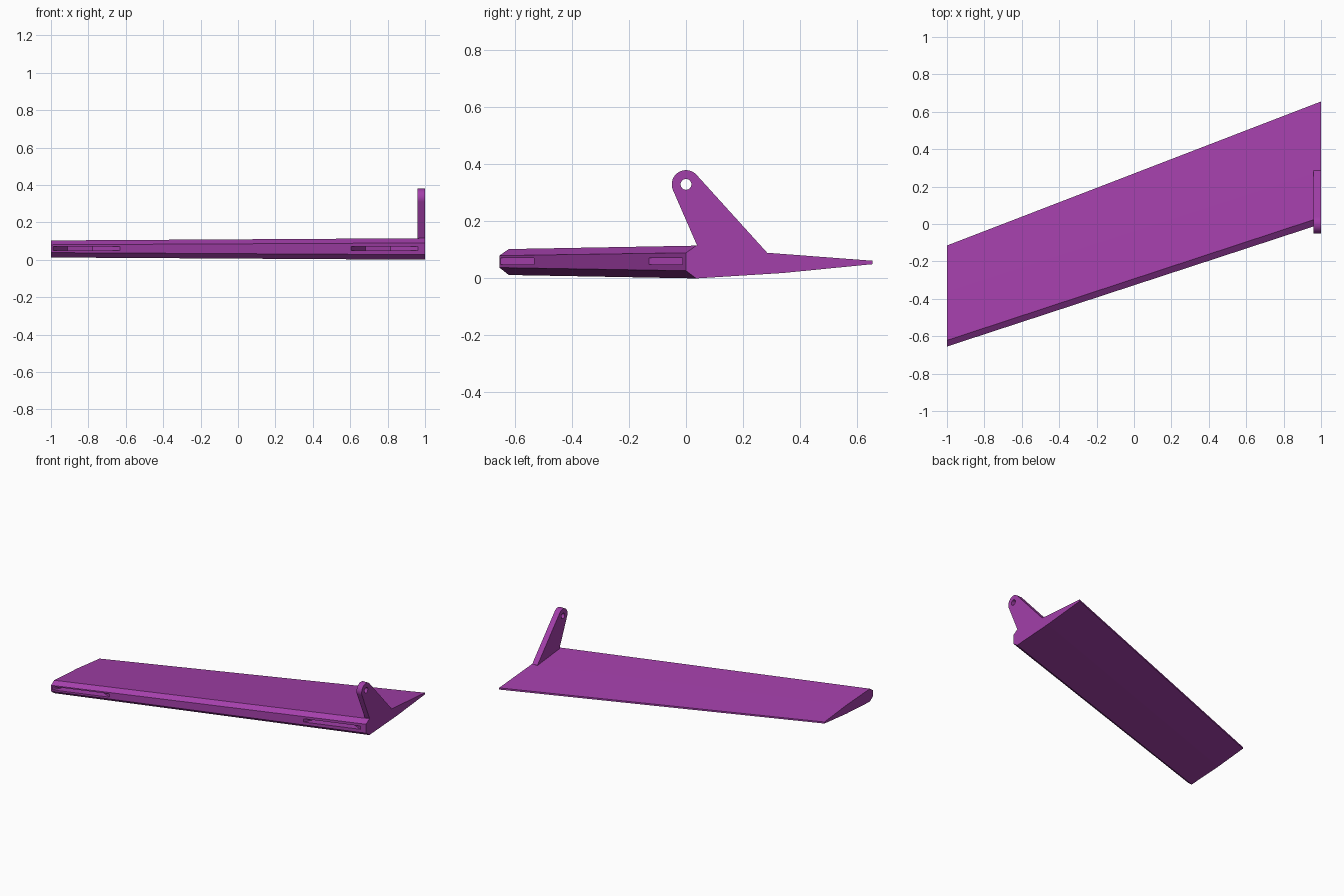
import bpy
import bmesh
import math
from mathutils import Matrix

if "Cube" in bpy.data.objects:
    bpy.data.objects.remove(bpy.data.objects["Cube"])

purple = bpy.data.materials.new("purple plastic")
purple.diffuse_color = (0.365, 0.05, 0.40, 1)
purple.use_nodes = True
purple.node_tree.nodes["Principled BSDF"].inputs["Base Color"].default_value = purple.diffuse_color


def loft(name, rings):
    """Closed solid between two rings of matching points."""
    bm = bmesh.new()
    a, b = [[bm.verts.new(p) for p in ring] for ring in rings]
    n = len(a)
    for i in range(n):
        j = (i + 1) % n
        bm.faces.new((a[i], a[j], b[j], b[i]))
    bm.faces.new(a[::-1])
    bm.faces.new(b)
    bmesh.ops.recalc_face_normals(bm, faces=bm.faces)
    mesh = bpy.data.meshes.new(name)
    bm.to_mesh(mesh)
    bm.free()
    mesh.materials.append(purple)
    obj = bpy.data.objects.new(name, mesh)
    bpy.context.collection.objects.link(obj)
    return obj


def cut(obj, cutter):
    mod = obj.modifiers.new("cut", 'BOOLEAN')
    mod.operation = 'DIFFERENCE'
    mod.solver = 'EXACT'
    mod.object = cutter
    cutter.hide_render = True
    cutter.hide_set(True)


# Swept control surface: chamfered leading edge, thin trailing edge
left_tip = [(-0.655, 0.038), (-0.622, 0.012), (-0.36, 0.027), (-0.115, 0.051),
            (-0.115, 0.062), (-0.36, 0.087), (-0.622, 0.103), (-0.655, 0.08)]
right_tip = [(0.0, 0.027), (0.036, 0.0), (0.34, 0.019), (0.655, 0.05),
             (0.655, 0.062), (0.285, 0.09), (0.036, 0.115), (0.0, 0.09)]
panel = loft("control_surface", [[(-1, y, z) for y, z in left_tip],
                                 [(1, y, z) for y, z in right_tip]])

# Tapered hinge pockets in the leading edge
sweep = math.atan2(0.655, 2)
for side, x in (("left", -0.81), ("right", 0.783)):
    plan = [(-0.202, -0.012), (0.202, -0.012), (0.07, 0.113), (-0.07, 0.113)]
    pocket = loft(side + "_hinge_pocket_cutter",
                  [[(px, py, z) for px, py in plan] for z in (0.049, 0.072)])
    pocket.data.transform(Matrix.Translation((x, (x - 1) * 0.3275, 0))
                          @ Matrix.Rotation(sweep, 4, 'Z'))
    cut(panel, pocket)

# Control horn: rounded top with sides running down to the surface
cy, cz, r = 0.0, 0.33, 0.05
outline = [(0.06, 0.10), (0.285, 0.08), (0.285, 0.09)]
for i in range(25):
    t = math.radians(40 + (204 - 40) * i / 24)
    outline.append((cy + r * math.cos(t), cz + r * math.sin(t)))
outline += [(0.04, 0.113)]
horn = loft("control_horn", [[(x, y, z) for y, z in outline] for x in (0.96, 1.0)])

# Linkage hole through the horn
circle = [(cy + 0.019 * math.cos(k * math.tau / 24), cz + 0.019 * math.sin(k * math.tau / 24))
          for k in range(24)]
hole = loft("linkage_hole_cutter", [[(x, y, z) for y, z in circle] for x in (0.9, 1.1)])
cut(horn, hole)

# Smooth the rounded horn edge while keeping the hard corners
bpy.ops.object.select_all(action='DESELECT')
horn.select_set(True)
bpy.context.view_layer.objects.active = horn
bpy.ops.object.shade_smooth_by_angle(angle=math.radians(30))
